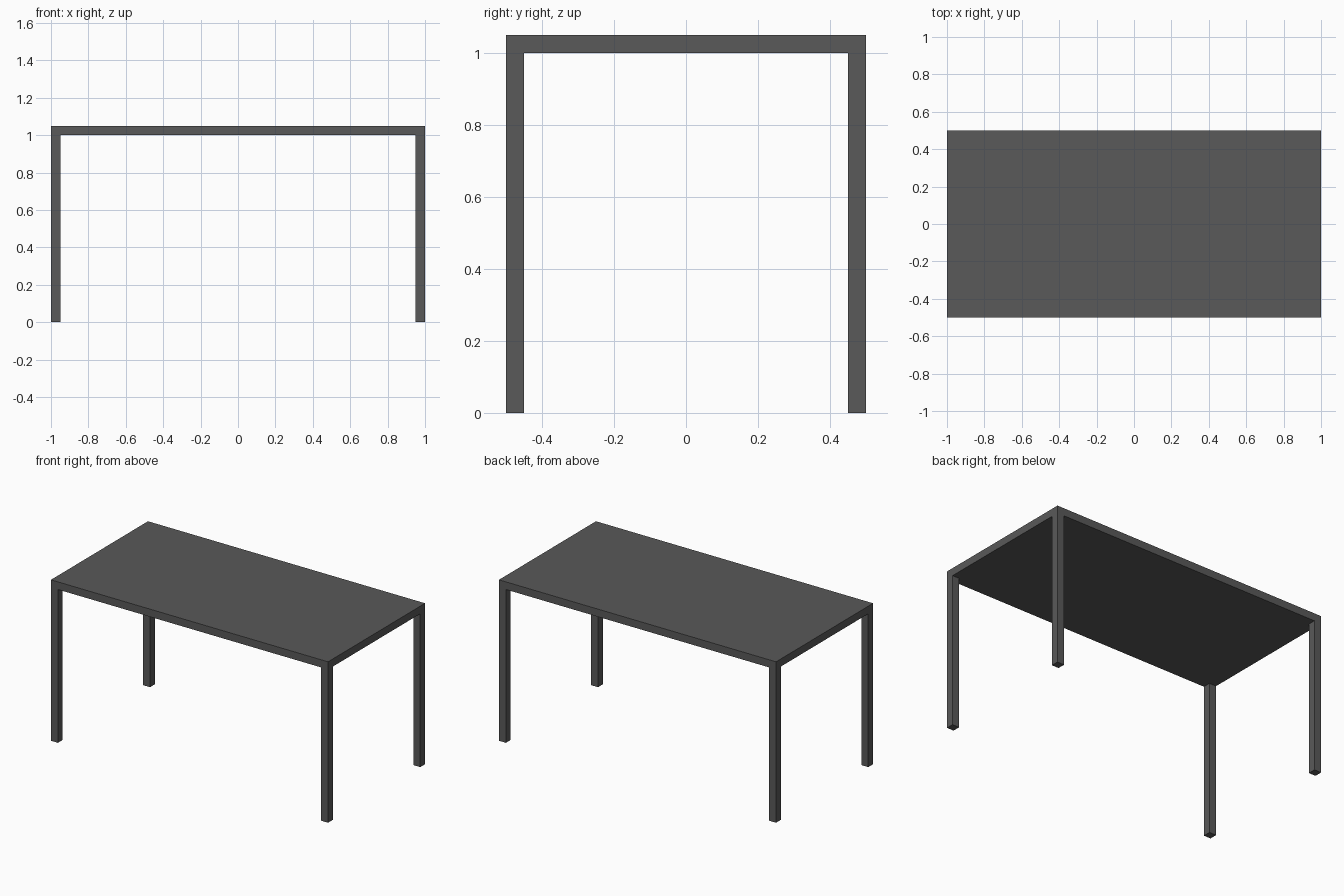
import bpy

if "Cube" in bpy.data.objects:
    bpy.data.objects.remove(bpy.data.objects["Cube"])

LENGTH, DEPTH, HEIGHT, THICK = 2.0, 1.0, 1.05, 0.05
LEG_H = HEIGHT - THICK

dark = bpy.data.materials.new("dark_grey")
dark.diffuse_color = (0.1, 0.1, 0.1, 1)
dark.use_nodes = True
dark.node_tree.nodes["Principled BSDF"].inputs["Base Color"].default_value = dark.diffuse_color


def box(name, centre, size):
    bpy.ops.mesh.primitive_cube_add(size=1, location=centre)
    ob = bpy.context.object
    ob.name = name
    ob.scale = size
    bpy.ops.object.transform_apply(location=False, rotation=False, scale=True)
    ob.data.materials.append(dark)
    return ob


# Flat slab top
box("table_top", (0, 0, HEIGHT - THICK / 2), (LENGTH, DEPTH, THICK))

# Four square legs flush with the corners
for side, sx in (("left", -1), ("right", 1)):
    for end, sy in (("front", -1), ("back", 1)):
        box(f"{end}_{side}_leg",
            (sx * (LENGTH - THICK) / 2, sy * (DEPTH - THICK) / 2, LEG_H / 2),
            (THICK, THICK, LEG_H))
